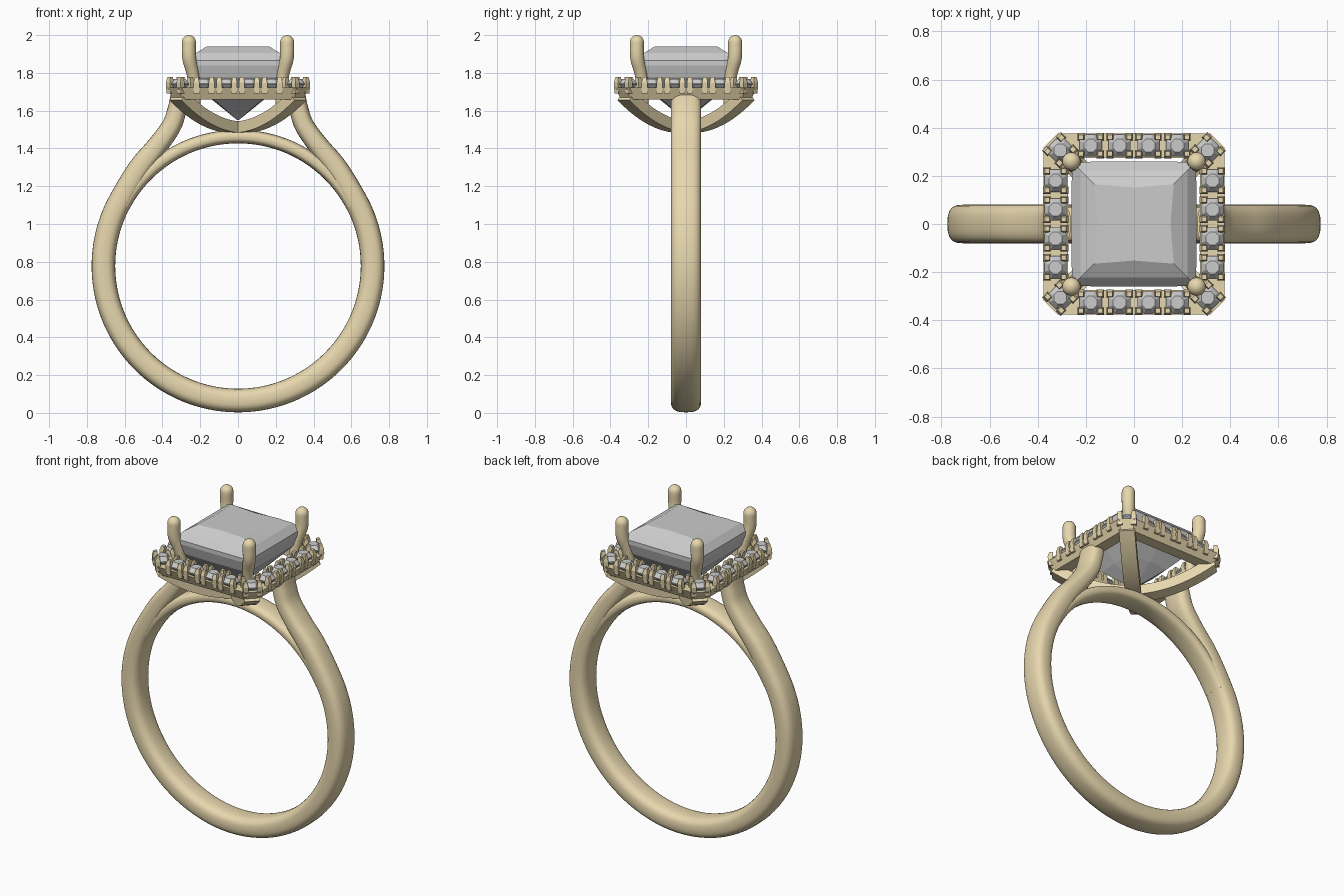
import bpy, bmesh, math
from mathutils import Vector, Matrix

if "Cube" in bpy.data.objects:
    bpy.data.objects.remove(bpy.data.objects["Cube"])

gold = bpy.data.materials.new("gold")
gold.diffuse_color = (0.80, 0.68, 0.42, 1)
gold.use_nodes = True
gold.node_tree.nodes["Principled BSDF"].inputs["Base Color"].default_value = gold.diffuse_color


def finish(name, bm, mat=None, smooth=None):
    bmesh.ops.recalc_face_normals(bm, faces=bm.faces)
    me = bpy.data.meshes.new(name)
    bm.to_mesh(me)
    bm.free()
    ob = bpy.data.objects.new(name, me)
    bpy.context.collection.objects.link(ob)
    if mat:
        me.materials.append(mat)
    if smooth:
        bpy.ops.object.select_all(action='DESELECT')
        ob.select_set(True)
        bpy.context.view_layer.objects.active = ob
        bpy.ops.object.shade_smooth_by_angle(angle=math.radians(smooth))
    return ob


def loft(bm, rings, closed=False):
    """Skin equal-length rings of points; cap the ends or join them up."""
    vs = [[bm.verts.new(p) for p in ring] for ring in rings]
    n = len(vs[0])
    pairs = list(zip(vs, vs[1:])) + ([(vs[-1], vs[0])] if closed else [])
    for a, b in pairs:
        for i in range(n):
            j = (i + 1) % n
            bm.faces.new((a[i], a[j], b[j], b[i]))
    if not closed:
        bm.faces.new(vs[0])
        bm.faces.new(vs[-1])


def smooth_path(pts, steps=6):
    """Catmull-Rom through tuples of any length."""
    p = [Vector(q) for q in pts]
    p = [2 * p[0] - p[1]] + p + [2 * p[-1] - p[-2]]
    out = []
    for i in range(1, len(p) - 2):
        a, b, c, d = p[i - 1:i + 3]
        for s in range(steps):
            t = s / steps
            out.append(0.5 * (2 * b + (c - a) * t + (2 * a - 5 * b + 4 * c - d) * t * t
                              + (3 * b - a - 3 * c + d) * t ** 3))
    return out + [p[-2]]


def superellipse(power, n):
    out = []
    for i in range(n):
        c, s = math.cos(math.tau * i / n), math.sin(math.tau * i / n)
        out.append((math.copysign(abs(c) ** (2 / power), c), math.copysign(abs(s) ** (2 / power), s)))
    return out


def sweep(bm, path, section, azimuth=0):
    """path: (radius, z, half thickness, half width) in the vertical plane at azimuth."""
    ca, sa = math.cos(azimuth), math.sin(azimuth)
    rings = []
    for i, (r, z, t, w) in enumerate(path):
        a, b = path[max(i - 1, 0)], path[min(i + 1, len(path) - 1)]
        dr, dz = b[0] - a[0], b[1] - a[1]
        m = math.hypot(dr, dz)
        nr, nz = dz / m, -dr / m
        ring = []
        for u, v in section:
            pr = r + nr * t * u
            ring.append((pr * ca - v * w * sa, pr * sa + v * w * ca, z + nz * t * u))
        rings.append(ring)
    loft(bm, rings)


def arc(radius, a0, a1, n, t, w):
    return [(radius * math.cos(math.radians(a0 + (a1 - a0) * i / n)),
             0.778 + radius * math.sin(math.radians(a0 + (a1 - a0) * i / n)), t, w) for i in range(n + 1)]


# shank with shoulders rising to the halo
shoulder = [(0.31, 1.675, 0.048, 0.078), (0.322, 1.61, 0.05, 0.08), (0.352, 1.52, 0.052, 0.08),
            (0.428, 1.412, 0.055, 0.08), (0.52, 1.297, 0.06, 0.08)]
body = arc(0.7125, 30, -210, 24, 0.0625, 0.08)
left = [(-x, z, t, w) for x, z, t, w in reversed(shoulder)]
bm = bmesh.new()
sweep(bm, smooth_path(shoulder + body + left, 5), superellipse(2.8, 28))
finish("shank", bm, gold, 40)

# thin bridge closing the finger hole under the setting
bm = bmesh.new()
sweep(bm, arc(0.685, 28, 152, 48, 0.036, 0.072), superellipse(2.8, 24))
finish("bridge", bm, gold, 40)

# two crossed basket straps running corner to corner
rect = [(1, 1), (-1, 1), (-1, -1), (1, -1)]
bm = bmesh.new()
for az in (45, 135):
    strap = [(0.45 * k / 12, 1.512 + 0.168 * (k / 12) ** 2, 0.03, 0.045) for k in range(-12, 13)]
    sweep(bm, strap, rect, math.radians(az))
finish("basket_straps", bm, gold, 30)

# four claws holding the centre stone, with domed tips
bm = bmesh.new()
claw = smooth_path([(0.32, 1.60, 0.03, 0.03), (0.325, 1.72, 0.03, 0.03), (0.34, 1.80, 0.033, 0.033),
                    (0.366, 1.88, 0.037, 0.037), (0.368, 1.962, 0.038, 0.038)])
for k in range(1, 7):
    a = math.radians(14.5 * k)
    claw.append((0.368, 1.962 + 0.038 * math.sin(a), 0.038 * math.cos(a), 0.038 * math.cos(a)))
for az in (45, 135, 225, 315):
    sweep(bm, claw, superellipse(2, 20), math.radians(az))
finish("centre_claws", bm, gold, 50)


# halo frame: square band with chamfered corners
def square(h, c, z):
    pts = []
    for k in range(4):
        rot = Matrix.Rotation(k * math.pi / 2, 3, 'Z')
        pts += [rot @ Vector((h, h - c, z)), rot @ Vector((h - c, h, z))]
    return pts


bm = bmesh.new()
loft(bm, [square(0.345, 0.05, 1.66), square(0.376, 0.06, 1.722),
          square(0.274, 0.02, 1.722), square(0.274, 0.02, 1.66)], closed=True)
finish("halo_frame", bm, gold)

# placements of the small stones around the halo
spots = []
for k in range(4):
    turn = Matrix.Rotation(k * math.pi / 2, 4, 'Z')
    for s in (-0.18, -0.06, 0.06, 0.18):
        spots.append(turn @ Matrix.Translation((0.326, s, 0)))
    spots.append(turn @ Matrix.Rotation(math.pi / 4, 4, 'Z') @ Matrix.Translation((0.433, 0, 0)))

# halo beads: four tapered posts round each small stone
bm = bmesh.new()
for m in spots:
    for su in (-1, 1):
        for sv in (-1, 1):
            rings = []
            for z, off, h in ((1.69, 0.032, 0.015), (1.75, 0.038, 0.015), (1.778, 0.034, 0.010)):
                rings.append([m @ Vector((su * off + h * a, sv * 0.04 + h * b, z)) for a, b in rect])
            loft(bm, rings)
finish("halo_beads", bm, gold)

# small faceted halo stones
bm = bmesh.new()
for m in spots:
    rings = []
    for z, r, twist in ((1.69, 0.006, 0), (1.738, 0.05, 0), (1.745, 0.05, 0), (1.768, 0.029, 0)):
        rings.append([m @ Vector((r * math.cos(math.tau * i / 8 + math.pi / 8),
                                  r * math.sin(math.tau * i / 8 + math.pi / 8), z)) for i in range(8)])
    loft(bm, rings)
finish("halo_stones", bm)

# princess-cut centre stone: rings of corner and mid-side points
bm = bmesh.new()
rings = []
for z, corner, mid in ((1.55, 0.004, 0.004), (1.66, 0.13, 0.14), (1.775, 0.238, 0.242), (1.84, 0.258, 0.26),
                       (1.865, 0.258, 0.26), (1.905, 0.222, 0.222), (1.94, 0.165, 0.152)):
    ring = []
    for k in range(4):
        rot = Matrix.Rotation(k * math.pi / 2, 3, 'Z')
        ring += [rot @ Vector((mid, 0, z)), rot @ Vector((corner, corner, z))]
    rings.append(ring)
loft(bm, rings)
finish("centre_stone", bm)
